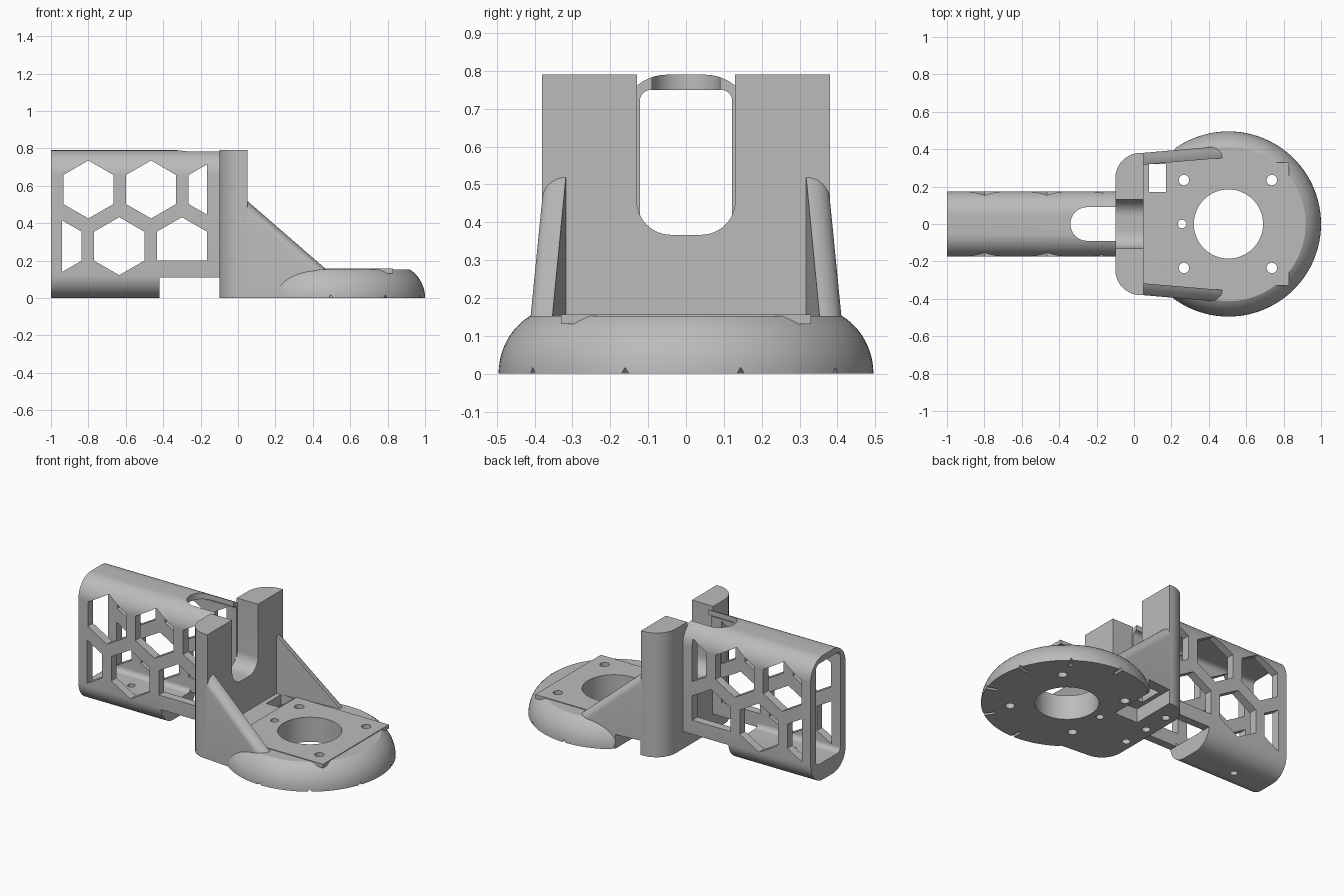
import bpy, bmesh
from math import sin, cos, pi, radians

if "Cube" in bpy.data.objects:
    bpy.data.objects.remove(bpy.data.objects["Cube"], do_unlink=True)

grey = bpy.data.materials.new("plain grey")
grey.use_nodes = True
grey.diffuse_color = (0.5, 0.5, 0.5, 1)
grey.node_tree.nodes["Principled BSDF"].inputs["Base Color"].default_value = (0.5, 0.5, 0.5, 1)


def loft(name, rings):
    """Closed solid through equal-length rings of points."""
    bm = bmesh.new()
    loops = [[bm.verts.new(p) for p in ring] for ring in rings]
    n = len(loops[0])
    for a, b in zip(loops, loops[1:]):
        for i in range(n):
            j = (i + 1) % n
            bm.faces.new((a[i], a[j], b[j], b[i]))
    bm.faces.new(loops[0])
    bm.faces.new(loops[-1])
    bmesh.ops.recalc_face_normals(bm, faces=bm.faces)
    mesh = bpy.data.meshes.new(name)
    bm.to_mesh(mesh)
    bm.free()
    mesh.materials.append(grey)
    ob = bpy.data.objects.new(name, mesh)
    bpy.context.collection.objects.link(ob)
    return ob


def prism(name, pts, axis, lo, hi):
    """Extrude a 2D outline along x, y or z."""
    place = {"x": lambda u, v, d: (d, u, v),
             "y": lambda u, v, d: (u, d, v),
             "z": lambda u, v, d: (u, v, d)}[axis]
    return loft(name, [[place(u, v, d) for u, v in pts] for d in (lo, hi)])


def arc(cx, cy, r, start, end, n=12):
    return [(cx + r * cos(radians(start + (end - start) * i / n)),
             cy + r * sin(radians(start + (end - start) * i / n))) for i in range(n + 1)]


def circle(cx, cy, r, n=32):
    return arc(cx, cy, r, 0, 360, n)[:-1]


def rect(u0, u1, v0, v1):
    return [(u0, v0), (u1, v0), (u1, v1), (u0, v1)]


def round_rect(w, lo, hi, r):
    """Rounded rectangle, half width w, between heights lo and hi."""
    k = w - r
    return (arc(k, lo + r, r, -90, 0) + arc(k, hi - r, r, 0, 90)
            + arc(-k, hi - r, r, 90, 180) + arc(-k, lo + r, r, 180, 270))


def clip(poly, axis, limit, keep):
    """Clip a polygon against one axis-aligned line."""
    out = []
    for p, q in zip(poly, poly[1:] + poly[:1]):
        dp, dq = keep * (p[axis] - limit), keep * (q[axis] - limit)
        if dp >= 0:
            out.append(p)
        if dp * dq < 0:
            t = dp / (dp - dq)
            out.append(tuple(a + t * (b - a) for a, b in zip(p, q)))
    return out


def combine(ob, tool, operation="DIFFERENCE", keep=False):
    mod = ob.modifiers.new("combine", "BOOLEAN")
    mod.operation = operation
    mod.solver = "EXACT"
    mod.object = tool
    bpy.context.view_layer.update()
    graph = bpy.context.evaluated_depsgraph_get()
    mesh = bpy.data.meshes.new_from_object(ob.evaluated_get(graph))
    ob.modifiers.clear()
    ob.data = mesh
    if not keep:
        bpy.data.objects.remove(tool, do_unlink=True)


def cut(ob, pts, axis, lo, hi):
    combine(ob, prism("cutter", pts, axis, lo, hi))


# Hollow arm sleeve with thick floor
arm = prism("arm_sleeve", round_rect(0.175, 0, 0.79, 0.125), "x", -1, -0.095)
cut(arm, round_rect(0.122, 0.11, 0.75, 0.03), "x", -1.1, 0)
cut(arm, rect(-0.42, 0, -0.1, 0.11), "y", -0.3, 0.3)
cut(arm, rect(-0.419, 0, 0.05, 0.15), "y", -0.122, 0.122)

# Rounded slot in the top of the arm
cut(arm, arc(-0.25, 0, 0.09, 90, 270, 20) + [(0, -0.09), (0, 0.09)], "z", 0.6, 0.9)

# Honeycomb windows through both side walls
for cz, centres, floor in ((0.58, (-0.8, -0.465, -0.13), 0), (0.277, (-0.97, -0.635, -0.3), 0.2)):
    for cx in centres:
        hexagon = arc(cx, cz, 0.155, 30, 390, 6)[:-1]
        hexagon = clip(clip(hexagon, 0, -0.94, 1), 0, -0.165, -1)
        if cx == -0.3:
            hexagon = clip(hexagon, 1, floor, 1)
        cut(arm, hexagon, "y", -0.3, 0.3)
cut(arm, circle(-0.75, 0, 0.022), "z", -0.1, 0.3)

# Upright tower with rounded back corners and a U-shaped slot
tower = prism("tower", [(0.05, -0.38), (0.05, 0.38)] + arc(0.035, 0.245, 0.135, 90, 180)
              + arc(0.035, -0.245, 0.135, 180, 270), "z", 0, 0.79)
cut(tower, round_rect(0.13, 0.367, 1.1, 0.09), "x", -0.3, 0.3)
for y in (-0.12, 0.06, 0.235):
    cut(tower, circle(-0.04, y, 0.025), "z", -0.1, 0.12)

# Domed foot
CX = 0.505
rings = []
for i in range(13):
    t = radians(60 * i / 12)
    rings.append([(x, y, 0.176 * sin(t)) for x, y in circle(CX, 0, 0.33 + 0.165 * cos(t), 96)])
base = loft("domed_base", rings)

# Web joining the foot to the tower, and the square motor plate
web = prism("web", [(0.045, -0.375), (0.47, -0.405), (0.47, 0.405), (0.045, 0.375)], "z", 0, 0.152)
combine(base, web, "UNION")
plate = prism("plate", rect(0.18, 0.83, -0.33, 0.33), "z", 0.132, 0.157)
combine(base, plate, "UNION")

# Bores in the plate
cut(base, circle(CX, 0, 0.185, 64), "z", -0.1, 0.3)
cut(base, circle(0.257, 0, 0.023), "z", -0.1, 0.3)
for x in (0.267, 0.737):
    for y in (-0.235, 0.235):
        cut(base, circle(x, y, 0.028), "z", -0.1, 0.3)

# Cable window and side port on the left
port = rect(0.052, 0.22, 0.09, 0.6)
cut(base, rect(0.08, 0.17, 0.17, 0.32), "z", -0.1, 0.3)
cut(base, port, "z", -0.1, 0.09)

# Small V notches round the rim
for k in range(-4, 4):
    a = radians(17 + 36 * k)
    notch = []
    for r in (0.43, 0.53):
        notch.append([(CX + r * cos(a) - s * sin(a), r * sin(a) + s * cos(a), z)
                      for s, z in ((-0.014, -0.005), (0.014, -0.005), (0, 0.017))])
    combine(base, loft("cutter", notch))

# Sloping gussets with a rounded outer edge
gussets = []
for side, label in ((1, "left"), (-1, "right")):
    rings = []
    for x, inner, outer, top in ((0.045, 0.317, 0.38, 0.523), (0.475, 0.353, 0.417, 0.15)):
        w = outer - inner
        section = [(inner, 0), (inner, top)] + arc(inner, top - w, w, 90, 0, 8)[1:] + [(outer, 0)]
        rings.append([(x, side * y, z) for y, z in section])
    gussets.append(loft(label + "_gusset", rings))
cut(gussets[0], port, "z", -0.1, 0.09)

# Smooth the curved walls and keep edges crisp
for ob in (arm, tower, base, *gussets):
    bpy.ops.object.select_all(action="DESELECT")
    ob.select_set(True)
    bpy.context.view_layer.objects.active = ob
    bpy.ops.object.shade_smooth_by_angle(angle=radians(25))
